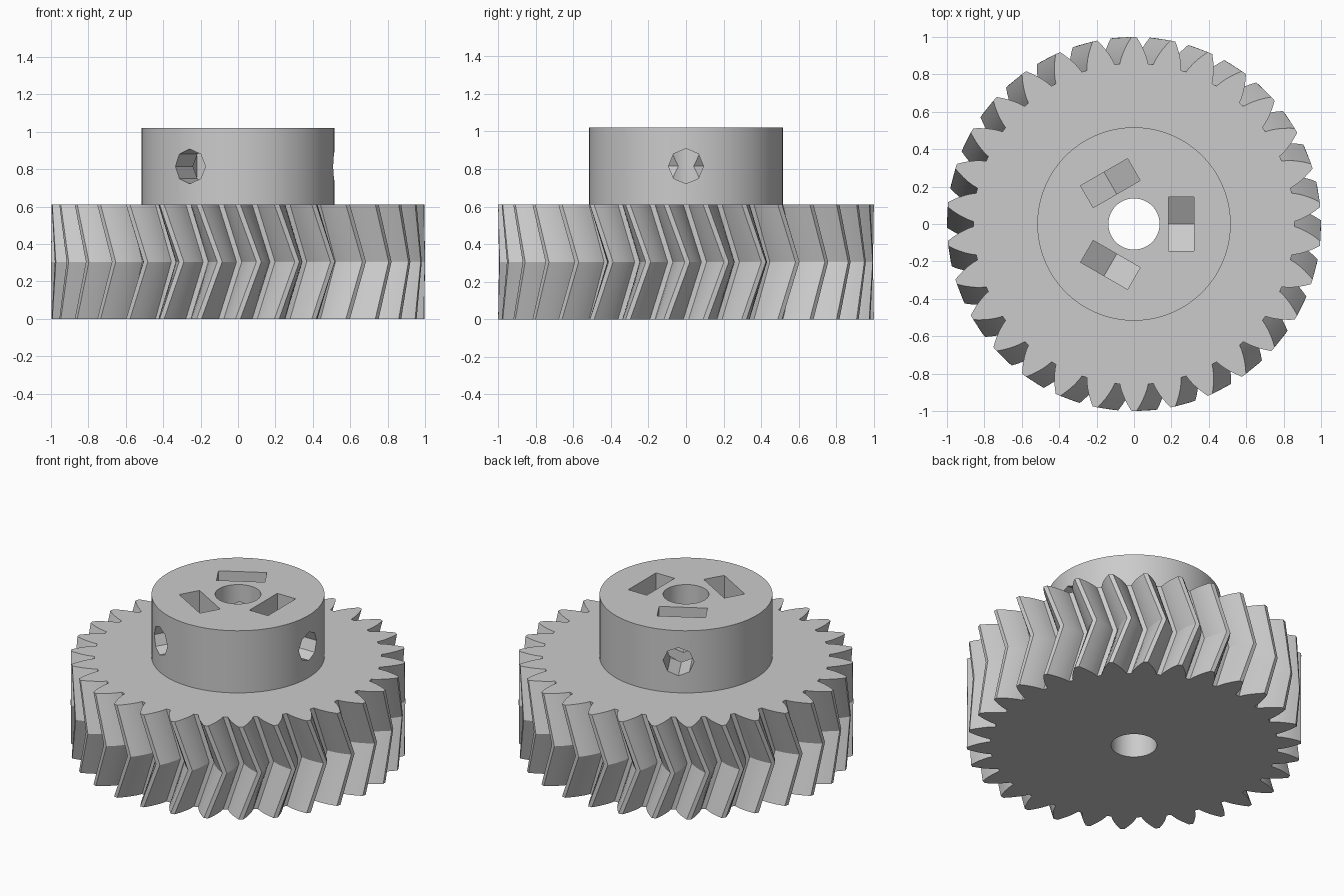
import bpy, bmesh, math
from mathutils import Matrix

if "Cube" in bpy.data.objects:
    bpy.data.objects.remove(bpy.data.objects["Cube"], do_unlink=True)

TEETH = 30
TIP, PITCH, ROOT = 1.0, 0.9375, 0.859
PRESSURE = math.radians(28)
TWIST = math.radians(6.4)
GEAR_H, HUB_TOP, HUB_R, BORE_R = 0.61, 1.02, 0.517, 0.137
BOLT_Z = 0.815

grey = bpy.data.materials.new("plain grey")
grey.use_nodes = True
grey.diffuse_color = (0.6, 0.6, 0.6, 1)
grey.node_tree.nodes["Principled BSDF"].inputs["Base Color"].default_value = (0.6, 0.6, 0.6, 1)


def finish(name, bm):
    bmesh.ops.recalc_face_normals(bm, faces=bm.faces[:])
    mesh = bpy.data.meshes.new(name)
    bm.to_mesh(mesh)
    bm.free()
    mesh.materials.append(grey)
    obj = bpy.data.objects.new(name, mesh)
    bpy.context.collection.objects.link(obj)
    return obj


def loft(name, rings):
    """Skin a stack of matching closed rings and cap both ends."""
    bm = bmesh.new()
    layers = [[bm.verts.new(p) for p in ring] for ring in rings]
    n = len(layers[0])
    for low, high in zip(layers, layers[1:]):
        for i in range(n):
            j = (i + 1) % n
            bm.faces.new((low[i], low[j], high[j], high[i]))
    bm.faces.new(layers[0])
    bm.faces.new(layers[-1])
    return finish(name, bm)


def cylinder(name, radius, z0, z1, sides, matrix=Matrix()):
    bm = bmesh.new()
    bmesh.ops.create_cone(bm, cap_ends=True, segments=sides, radius1=radius, radius2=radius,
                          depth=z1 - z0, matrix=matrix @ Matrix.Translation((0, 0, (z0 + z1) / 2)))
    return finish(name, bm)


def combine(target, other, operation):
    mod = target.modifiers.new("join", 'BOOLEAN')
    mod.operation, mod.solver, mod.object = operation, 'EXACT', other
    bpy.context.view_layer.objects.active = target
    bpy.ops.object.modifier_apply(modifier=mod.name)
    bpy.data.objects.remove(other, do_unlink=True)


# Involute tooth flank, as radius and half angle from root to tip
def involute(r):
    a = math.acos(PITCH * math.cos(PRESSURE) / r)
    return math.tan(a) - a


flank = []
for k in range(6):
    r = ROOT + (TIP - ROOT) * k / 5
    flank.append((r, math.pi / (2 * TEETH) + involute(PITCH) - involute(r)))


def gear_ring(z, turn):
    ring = []
    for t in range(TEETH):
        centre = 2 * math.pi * (t + 0.5) / TEETH + turn
        side = [(r, centre - a) for r, a in flank] + [(r, centre + a) for r, a in reversed(flank)]
        ring += [(r * math.cos(a), r * math.sin(a), z) for r, a in side]
    return ring


# Herringbone wheel: the teeth twist to mid height and back
gear = loft("herringbone_gear", [gear_ring(0, 0), gear_ring(GEAR_H / 2, TWIST), gear_ring(GEAR_H, 0)])

# Hub and central bore
combine(gear, cylinder("hub", HUB_R, GEAR_H / 2, HUB_TOP, 96), 'UNION')
combine(gear, cylinder("bore", BORE_R, -0.2, HUB_TOP + 0.2, 48), 'DIFFERENCE')

# Three nut slots with pointed floors, each crossed by a radial bolt hole
half = 0.145
drop = half * math.tan(math.pi / 6)
outline = [(-half, 1.2), (-half, BOLT_Z - drop), (0, BOLT_Z - 2 * drop), (half, BOLT_Z - drop), (half, 1.2)]
for k in range(3):
    spin = Matrix.Rotation(2 * math.pi * k / 3, 4, 'Z')
    slot = loft("nut_slot", [[(x, y, z) for y, z in outline] for x in (0.185, 0.32)])
    slot.data.transform(spin)
    combine(gear, slot, 'DIFFERENCE')
    radial = spin @ Matrix.Translation((0, 0, BOLT_Z)) @ Matrix.Rotation(math.pi / 2, 4, 'Y')
    combine(gear, cylinder("bolt_hole", 0.093, 0.03, 0.7, 8, radial), 'DIFFERENCE')

# Smooth curved walls, keep tooth and rim edges crisp
bpy.ops.object.select_all(action='DESELECT')
gear.select_set(True)
bpy.context.view_layer.objects.active = gear
bpy.ops.object.shade_smooth_by_angle(angle=math.radians(20))
